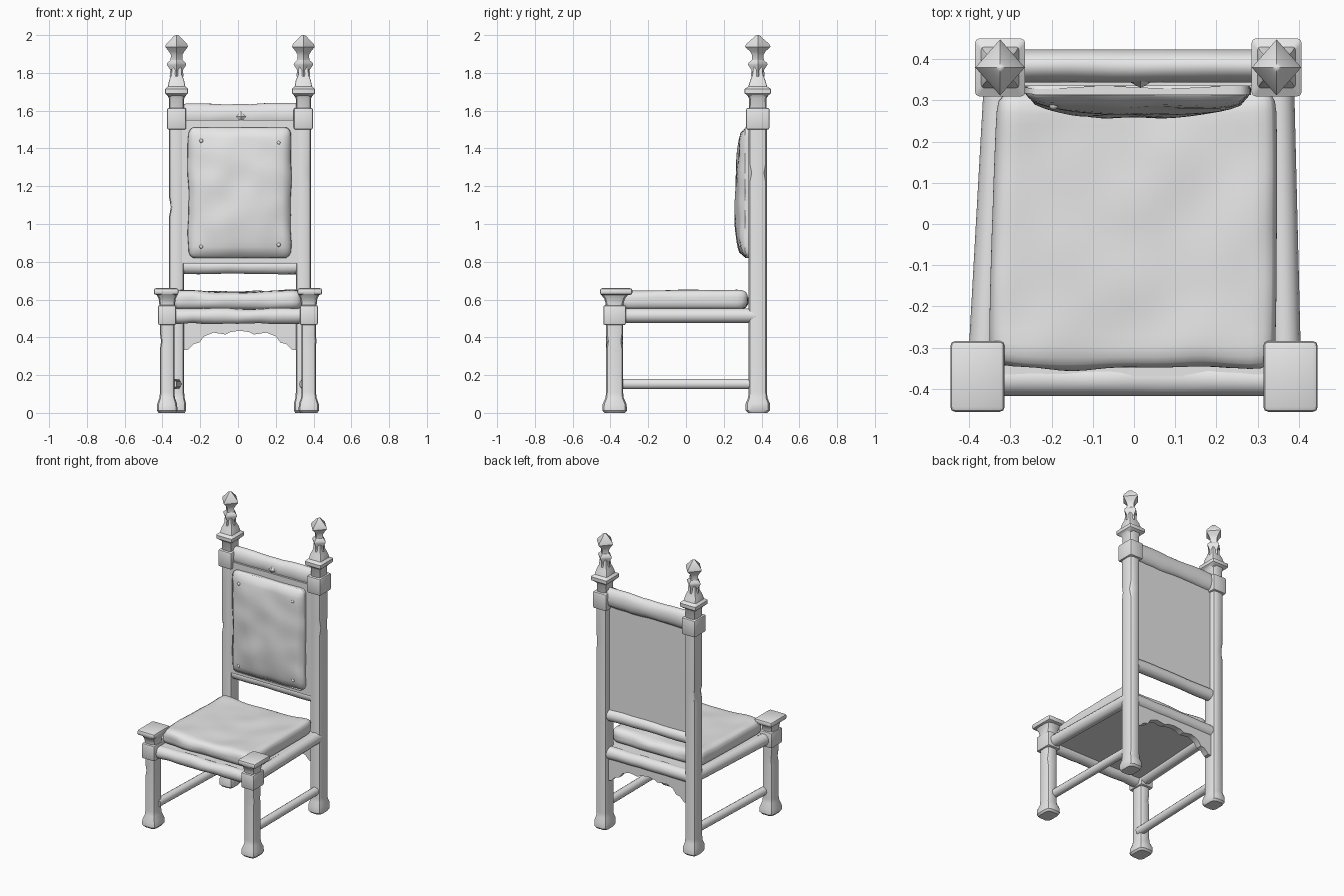
import bpy, bmesh, math
from mathutils import Vector, noise

if "Cube" in bpy.data.objects:
    bpy.data.objects.remove(bpy.data.objects["Cube"])

grey = bpy.data.materials.new("plain_grey")
grey.diffuse_color = (0.8, 0.8, 0.8, 1)
grey.use_nodes = True
grey.node_tree.nodes["Principled BSDF"].inputs["Base Color"].default_value = grey.diffuse_color


def finish(bm, name, angle=35):
    bmesh.ops.recalc_face_normals(bm, faces=bm.faces)
    me = bpy.data.meshes.new(name)
    bm.to_mesh(me)
    bm.free()
    ob = bpy.data.objects.new(name, me)
    bpy.context.collection.objects.link(ob)
    me.materials.append(grey)
    bpy.ops.object.select_all(action='DESELECT')
    ob.select_set(True)
    bpy.context.view_layer.objects.active = ob
    bpy.ops.object.shade_smooth_by_angle(angle=math.radians(angle))
    return ob


def loft(name, cx, cy, rows, shape, angle=35):
    """Stack scaled copies of a cross-section; rows are (z, half x, half y)."""
    bm = bmesh.new()
    rings = [[bm.verts.new((cx + x * hx, cy + y * hy, z)) for x, y in shape]
             for z, hx, hy in rows]
    n = len(shape)
    for a, b in zip(rings, rings[1:]):
        for i in range(n):
            bm.faces.new((a[i], a[(i + 1) % n], b[(i + 1) % n], b[i]))
    bm.faces.new(rings[0])
    bm.faces.new(rings[-1])
    return finish(bm, name, angle)


def rounded_square(c):
    pts = []
    for k in range(4):
        for t in (0, 45, 90):
            a = math.radians(t + 90 * k)
            q = math.radians(45 + 90 * k)
            pts.append(((1 - c) * math.copysign(1, math.cos(q)) + c * math.cos(a),
                        (1 - c) * math.copysign(1, math.sin(q)) + c * math.sin(a)))
    return pts


SOFT, CRISP = rounded_square(0.5), rounded_square(0.16)
DIAMOND = [(1, 0), (0, 1), (-1, 0), (0, -1)]


def rail(name, a, b, ry, rz, wobble=0.0):
    """Round bar from a to b, slightly uneven like worn wood."""
    a, b = Vector(a), Vector(b)
    d = b - a
    side = d.normalized().cross(Vector((0, 0, 1)))
    bm = bmesh.new()
    rings = []
    for i in range(13):
        c = a + d * i / 12
        ring = []
        for k in range(14):
            t = 2 * math.pi * k / 14
            p = c + side * ry * math.cos(t) + Vector((0, 0, rz * math.sin(t)))
            ring.append(bm.verts.new(p + Vector((0, 0, wobble * noise.noise(p * 9)))))
        rings.append(ring)
    for r, s in zip(rings, rings[1:]):
        for k in range(14):
            bm.faces.new((r[k], r[(k + 1) % 14], s[(k + 1) % 14], s[k]))
    bm.faces.new(rings[0])
    bm.faces.new(rings[-1])
    return finish(bm, name, 45)


def box(name, lo, hi, bevel=0.0):
    bm = bmesh.new()
    bmesh.ops.create_cube(bm, size=1)
    for v in bm.verts:
        v.co = [l + (h - l) * (c + 0.5) for l, h, c in zip(lo, hi, v.co)]
    if bevel:
        bmesh.ops.bevel(bm, geom=bm.edges[:], offset=bevel, segments=2,
                        profile=0.5, affect='EDGES')
    return finish(bm, name)


def cushion(name, lo, hi, radius, warp):
    """Rounded box with a fine grid, then bent by the warp function."""
    lo, hi = Vector(lo), Vector(hi)
    bm = bmesh.new()
    bmesh.ops.create_cube(bm, size=2)
    bmesh.ops.subdivide_edges(bm, edges=bm.edges[:], cuts=23, use_grid_fill=True)
    mid, half = (lo + hi) / 2, (hi - lo) / 2
    for v in bm.verts:
        u = v.co.copy()
        p = Vector([h * c for h, c in zip(half, u)])
        core = Vector([max(r - h, min(h - r, c)) for h, r, c in zip(half, radius, p)])
        e = Vector([(c - k) / r for c, k, r in zip(p, core, radius)])
        if e.length > 0:
            e.normalize()
        p = core + Vector([c * r for c, r in zip(e, radius)])
        v.co = warp(mid + p, u)
    return finish(bm, name, 60)


def seat_warp(p, u):
    if u.z > 0:
        p.z += 0.012 * (abs(u.x) ** 2 - 0.8) + 0.009 * noise.noise(p * 6)
    p.x *= 1 - 0.025 * (u.y + 1) / 2 - 0.015 * u.y ** 4
    p.x += 0.006 * (u.y + 1)
    edge = max(abs(u.x), abs(u.y)) ** 4
    p.y += 0.012 * edge * noise.noise(p * 8) + 0.012 * abs(u.x) ** 3 * (u.y < 0)
    return p


def back_warp(p, u):
    if u.y < 0:
        bulge = (1 - u.x ** 4) * (1 - u.z ** 4)
        p.y += 0.022 - 0.035 * bulge * (1 - 0.2 * u.z) + 0.012 * noise.noise(p * 7)
    p.x += 0.008 * abs(u.x) ** 3 * noise.noise(p * 8)
    return p


def dent(ob, at, r, depth):
    """Press a chip into an edge."""
    bm = bmesh.new()
    bm.from_mesh(ob.data)
    for off in (-r, 0, r):
        bmesh.ops.bisect_plane(bm, geom=bm.verts[:] + bm.edges[:] + bm.faces[:],
                               plane_co=(0, 0, at[2] + off), plane_no=(0, 0, 1))
    c = Vector((ob.data.vertices[0].co.x, 0.38 if at[1] > 0 else -0.38, at[2]))
    for v in bm.verts:
        if abs(v.co.z - at[2]) < 1e-4 and (v.co - Vector(at)).length < 0.05:
            d = (c - v.co)
            d.z = 0
            v.co += d.normalized() * depth
    bm.to_mesh(ob.data)
    bm.free()


POST_L, POST_R, POST_Y = -0.325, 0.346, 0.38

# Rear posts with feet, corner blocks and finials
for tag, x in (("left", POST_L), ("right", POST_R)):
    post = loft("back_post_" + tag, x, POST_Y, [
        (0, .043, .052), (.012, .05, .064), (.05, .05, .064), (.08, .042, .051),
        (.11, .04, .049), (1.5, .04, .049), (1.665, .04, .046), (1.685, .052, .058)], SOFT)
    dent(post, (x + math.copysign(.04, x), POST_Y, 1.09 if x < 0 else 1.27), .05, .01)
    box("post_block_" + tag, (x - .051, POST_Y - .062, 1.5),
        (x + .051, POST_Y + .062, 1.615), .01)
    loft("finial_base_" + tag, x, POST_Y, [
        (1.675, .042, .048), (1.692, .061, .07), (1.715, .061, .07), (1.728, .046, .05),
        (1.76, .04, .04), (1.79, .028, .028), (1.83, .025, .025)], CRISP)
    loft("finial_" + tag, x, POST_Y, [
        (1.78, .037, .037), (1.815, .033, .033), (1.842, .051, .051), (1.852, .05, .05),
        (1.868, .032, .032), (1.895, .03, .03), (1.915, .042, .042), (1.938, .06, .068),
        (1.952, .056, .062), (1.985, .024, .024), (1.996, .014, .014), (2, .003, .003)],
        DIAMOND)

# Front legs with feet, blocks and flat caps
for tag, s in (("left", -1), ("right", 1)):
    x, y = s * .375, -.378
    leg = loft("front_leg_" + tag, x, y, [
        (0, .045, .054), (.012, .054, .065), (.045, .053, .064), (.08, .041, .048),
        (.11, .038, .045), (.46, .038, .045), (.58, .042, .047),
        (.605, .045, .055), (.63, .058, .075)], SOFT)
    dent(leg, (x + s * .038, y, .38), .04, .006)
    box("leg_block_" + tag, (x - .048, y - .06, .465), (x + .048, y + .06, .57), .01)
    box("leg_cap_" + tag, (s * .38 - .066, -.456, .625), (s * .38 + .066, -.284, .66), .012)

# Seat rails and side stretchers
rail("front_seat_rail", (-.36, -.377, .513), (.36, -.377, .513), .04, .041, .008)
rail("back_seat_rail", (POST_L, .38, .513), (POST_R, .38, .513), .04, .041, .004)
for tag, xf, xb in (("left", -.366, -.325), ("right", .368, .35)):
    rail("side_seat_rail_" + tag, (xf, -.36, .515), (xb, .37, .515), .038, .039)
    rail("side_stretcher_" + tag, (xf * .96, -.37, .153), (xb, .37, .153), .027, .028)

# Seat board and cushion
box("seat_board", (-.345, -.37, .51), (.345, .37, .55))
cushion("seat_cushion", (-.355, -.352, .545), (.345, .325, .65), (.04, .045, .045), seat_warp)

# Arched rear apron: half outline, mirrored
half = [(0, .435), (.05, .428), (.075, .415), (.14, .425), (.19, .405), (.215, .372),
        (.245, .365), (.275, .335), (.31, .33)]
outline = [(-x, z) for x, z in reversed(half)] + half[1:]
bm = bmesh.new()
for (x0, z0), (x1, z1) in zip(outline, outline[1:]):
    q = [(x0, z0), (x1, z1), (x1, .5), (x0, .5)]
    face = bm.faces.new([bm.verts.new((x + .01, .36, z)) for x, z in q])
bmesh.ops.remove_doubles(bm, verts=bm.verts, dist=1e-5)
geo = bmesh.ops.extrude_face_region(bm, geom=bm.faces[:])["geom"]
for v in geo:
    if isinstance(v, bmesh.types.BMVert):
        v.co.y += .04
finish(bm, "rear_apron")

# Backrest: rails, panel and padded cushion
rail("top_back_rail", (POST_L, .384, 1.575), (POST_R, .384, 1.575), .04, .064, .01)
rail("lower_back_rail", (POST_L, .38, .775), (POST_R, .38, .775), .038, .04, .005)
box("back_panel", (-.31, .335, .79), (.335, .39, 1.55))
cushion("back_cushion", (-.262, .277, .82), (.28, .35, 1.512), (.03, .034, .04), back_warp)

# Upholstery studs
for i, (x, z) in enumerate(((-.195, 1.44), (.215, 1.43), (-.195, .88), (.215, .89))):
    bm = bmesh.new()
    bmesh.ops.create_uvsphere(bm, u_segments=10, v_segments=6, radius=.011)
    bmesh.ops.translate(bm, verts=bm.verts, vec=(x, .288, z))
    finish(bm, "stud_%d" % (i + 1), 60)

# Diamond ornament on the top rail
bm = bmesh.new()
tip = bm.verts.new((.016, .33, 1.568))
ring = [bm.verts.new((.016 + .036 * a, .35, 1.568 + .036 * b)) for a, b in DIAMOND]
for k in range(4):
    bm.faces.new((tip, ring[k], ring[(k + 1) % 4]))
bm.faces.new(ring)
finish(bm, "diamond_ornament", 10)
